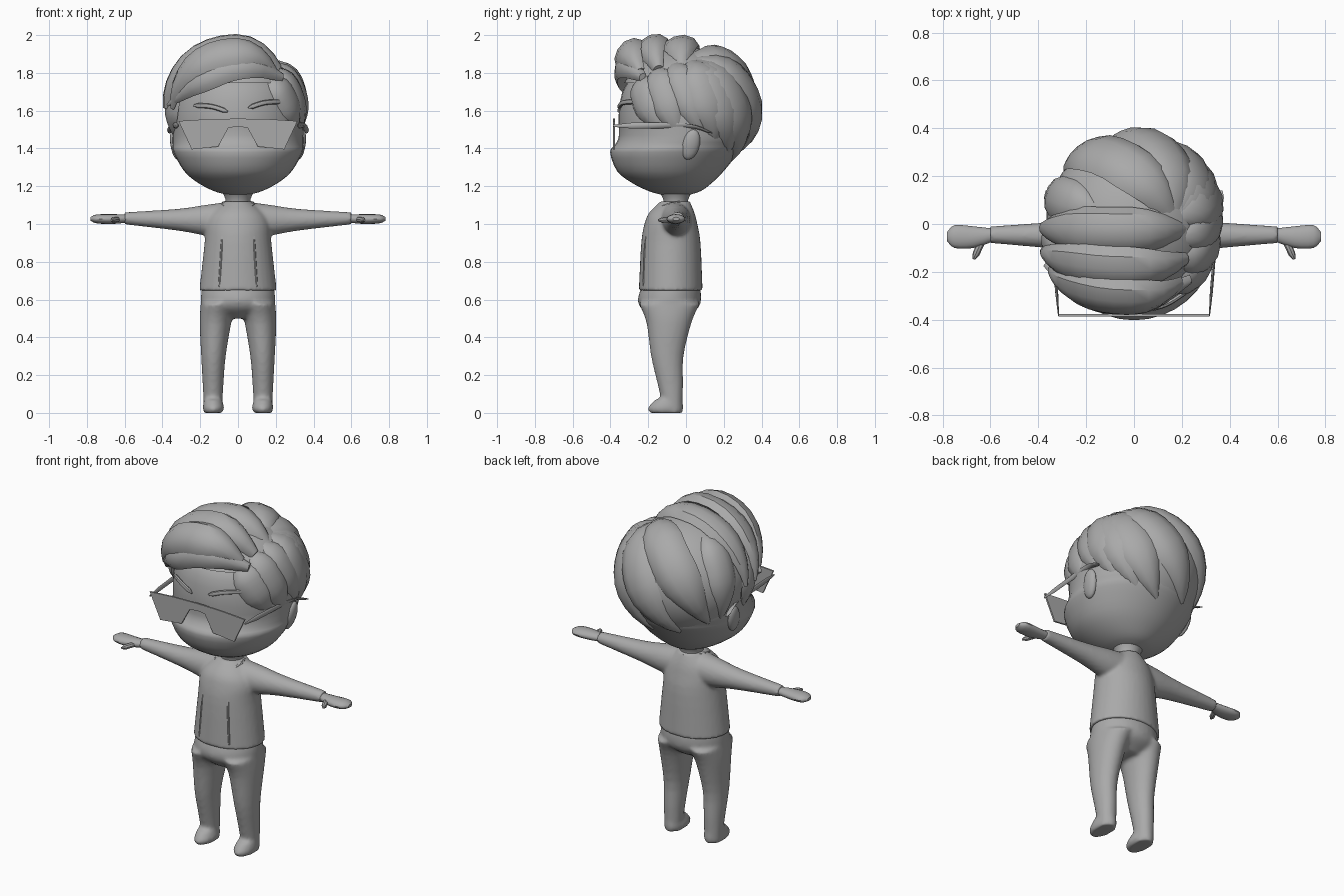
import bpy, bmesh, math
from mathutils import Vector

if "Cube" in bpy.data.objects:
    bpy.data.objects.remove(bpy.data.objects["Cube"])

grey = bpy.data.materials.new("plain_grey")
grey.diffuse_color = (0.4, 0.4, 0.4, 1)
grey.use_nodes = True
grey.node_tree.nodes["Principled BSDF"].inputs["Base Color"].default_value = grey.diffuse_color
SIDES = (("left", 1), ("right", -1))


def finish(name, bm, angle=40):
    bmesh.ops.recalc_face_normals(bm, faces=bm.faces)
    me = bpy.data.meshes.new(name)
    bm.to_mesh(me)
    bm.free()
    me.materials.append(grey)
    ob = bpy.data.objects.new(name, me)
    bpy.context.collection.objects.link(ob)
    bpy.ops.object.select_all(action='DESELECT')
    ob.select_set(True)
    bpy.context.view_layer.objects.active = ob
    bpy.ops.object.shade_smooth_by_angle(angle=math.radians(angle))
    return ob


def bridge(bm, rings):
    rings = [[bm.verts.new(p) for p in r] for r in rings]
    n = len(rings[0])
    for a, b in zip(rings, rings[1:]):
        for i in range(n):
            bm.faces.new((a[i], a[(i + 1) % n], b[(i + 1) % n], b[i]))
    bm.faces.new(rings[0])
    bm.faces.new(rings[-1])


def catmull(pts, steps):
    p = [2 * pts[0] - pts[1]] + pts + [2 * pts[-1] - pts[-2]]
    out = []
    for i in range(1, len(p) - 2):
        a, b, c, d = p[i - 1:i + 3]
        for s in range(steps):
            t = s / steps
            out.append(0.5 * (2 * b + (c - a) * t + (2 * a - 5 * b + 4 * c - d) * t * t
                              + (3 * b - a - 3 * c + d) * t ** 3))
    return out + [pts[-1]]


def oval(s, n):
    """Points round the box min_a, max_a, min_b, max_b of a section."""
    for i in range(n):
        t = 2 * math.pi * i / n
        yield ((s[1] + s[2]) / 2 + (s[2] - s[1]) / 2 * math.cos(t),
               (s[3] + s[4]) / 2 + (s[4] - s[3]) / 2 * math.sin(t))


def loft_up(bm, sections, sx=1, n=36):
    """Sections: z, min x, max x, min y, max y; or z, half width, min y, max y."""
    full = [Vector(s if len(s) == 5 else (s[0], -s[1], *s[1:])) for s in sections]
    bridge(bm, [[(sx * a, b, s[0]) for a, b in oval(s, n)] for s in catmull(full, 3)])


def loft_out(bm, sections, sx, n=28):
    """Sections: x, min y, max y, min z, max z."""
    bridge(bm, [[(sx * s[0], a, b) for a, b in oval(s, n)]
                for s in catmull([Vector(s) for s in sections], 3)])


def blend(ob, voxel, smooth):
    m = ob.modifiers.new("blend", 'REMESH')
    m.mode, m.voxel_size, m.use_smooth_shade = 'VOXEL', voxel, True
    s = ob.modifiers.new("soften", 'SMOOTH')
    s.factor, s.iterations = 0.5, smooth


def tube(name, pts, r, flat=1.0):
    bm = bmesh.new()
    path = catmull([Vector(p) for p in pts], 4)
    rings = []
    for i, p in enumerate(path):
        d = (path[min(i + 1, len(path) - 1)] - path[max(i - 1, 0)]).normalized()
        u = d.cross(Vector((0, 1, 0.01))).normalized()
        v = d.cross(u)
        k = r * (0.35 if i in (0, len(path) - 1) else 1)
        rings.append([p + k * (u * math.cos(a) + v * flat * math.sin(a))
                      for a in [j * math.pi / 4 for j in range(8)]])
    bridge(bm, rings)
    return finish(name, bm)


# trousers with shoes
bm = bmesh.new()
loft_up(bm, [(.50, .10, -.17, -.01), (.55, .185, -.235, .06), (.60, .197, -.255, .08), (.67, .19, -.235, .075)])
for side, sx in SIDES:
    loft_up(bm, [(0, .085, .18, -.115, -.02), (.15, .077, .187, -.15, -.015), (.3, .065, .195, -.185, -.013),
                 (.48, .035, .203, -.21, .03), (.58, .01, .197, -.25, .075)], sx)
    loft_up(bm, [(0, .085, .18, -.19, -.02), (.025, .073, .187, -.203, -.013), (.07, .085, .18, -.165, -.018)], sx)
blend(finish("trousers", bm), .011, 6)

# jacket: body and both sleeves
bm = bmesh.new()
loft_up(bm, [(.648, .205, -.25, .088), (.9, .177, -.237, .077), (1.0, .17, -.22, .06),
             (1.06, .14, -.195, .045), (1.12, .07, -.135, .02)])
for side, sx in SIDES:
    loft_out(bm, [(.05, -.15, .03, .92, 1.118), (.18, -.125, .022, .94, 1.1), (.32, -.105, .01, .965, 1.08),
                  (.60, -.08, -.01, .998, 1.062)], sx)
blend(finish("jacket", bm), .01, 4)

for side, sx in SIDES:
    # hand and thumb
    bm = bmesh.new()
    loft_out(bm, [(.58, -.07, -.02, 1.008, 1.05), (.67, -.10, -.01, 1.0, 1.052),
                  (.75, -.10, -.005, 1.004, 1.05), (.782, -.07, -.035, 1.018, 1.036)], sx, 16)
    finish("hand_" + side, bm)
    tube("thumb_" + side, [(sx * .63, -.06, 1.025), (sx * .67, -.147, 1.02)], .015)
    # jacket opening edge, lying on the curved chest
    tube("jacket_edge_" + side, [(sx * .10, -.224, .66), (sx * .092, -.221, .78), (sx * .085, -.214, .9),
                                 (sx * .075, -.192, 1.0), (sx * .065, -.155, 1.08)], .006)
    # collar
    tube("collar_" + side, [(sx * .01, -.178, 1.045), (sx * .06, -.135, 1.085), (sx * .078, -.06, 1.108),
                            (0, .02, 1.112)], .011)
    # ear
    bm = bmesh.new()
    bmesh.ops.create_uvsphere(bm, u_segments=16, v_segments=10, radius=1)
    for v in bm.verts:
        c = v.co
        v.co = (sx * (.332 + .026 * c.x + .012 * c.z), .025 + .048 * c.y + .014 * c.z, 1.42 + .08 * c.z)
    finish("ear_" + side, bm)
    # eyebrow following the forehead
    tube("eyebrow_" + side, [(sx * x, -.02 - .343 * math.sqrt(1 - (x / .345) ** 2), z + .01 * sx)
                             for x, z in ((.055, 1.605), (.14, 1.632), (.235, 1.638))], .013, .8)
    # temple arm of the glasses
    tube("glasses_arm_" + side, [(sx * .315, -.385, 1.52), (sx * .347, 0, 1.52), (sx * .365, .14, 1.482)], .016, .4)

# small pendant at the collar
bm = bmesh.new()
bmesh.ops.create_uvsphere(bm, u_segments=8, v_segments=6, radius=.012)
bmesh.ops.translate(bm, verts=bm.verts, vec=(0, -.185, 1.035))
finish("pendant", bm)

# neck
bm = bmesh.new()
loft_up(bm, [(1.08, .07, -.12, .015), (1.13, .066, -.12, .012), (1.2, .1, -.16, .05)])
finish("neck", bm)

# head with protruding jaw
bm = bmesh.new()
loft_up(bm, [(1.155, .06, -.13, .02), (1.175, .13, -.20, .08), (1.22, .215, -.29, .14), (1.28, .285, -.365, .20),
             (1.38, .342, -.402, .28), (1.42, .345, -.375, .30), (1.47, .347, -.355, .32), (1.6, .345, -.355, .33),
             (1.75, .29, -.31, .28), (1.88, .1, -.12, .1)])
finish("head", bm)

# sunglasses front plate
half = [(0, 1.558), (.16, 1.555), (.315, 1.545), (.245, 1.395), (.105, 1.41), (.05, 1.51), (0, 1.515)]
outline = half + [(-x, z) for x, z in reversed(half[1:-1])]
bm = bmesh.new()
bridge(bm, [[(x, y, z) for x, z in outline] for y in (-.387, -.377)])
finish("glasses_front", bm, 30)


# hair cap with the hairline cut by rule
def hairline(y):
    if y < -.2:
        return 1.76
    return 1.74 - .9 * (y + .2) if y < .05 else max(1.36, 1.51 - .6 * (y - .05))


bm = bmesh.new()
bmesh.ops.create_uvsphere(bm, u_segments=40, v_segments=28, radius=1)
for v in bm.verts:
    v.co = (-.01 + .358 * v.co.x, .365 * v.co.y, 1.6 + .335 * v.co.z)
mids = [(f, f.calc_center_median()) for f in bm.faces]
bmesh.ops.delete(bm, geom=[f for f, c in mids if c.z < hairline(c.y)], context='FACES')
finish("hair_cap", bm)

# hair locks: domed strips with a sunken root and a pointed tip
centre = Vector((-.01, 0, 1.6))
radii = Vector((.352, .365, .35))
profile = [(-1, -.3), (-.75, .45), (-.3, .9), (.25, 1), (.75, .55), (1, -.3), (0, -.8)]


def lock(name, path, w, th):
    n = len(path) - 1
    rings = []
    for i, p in enumerate(path):
        t = i / n
        d = (path[min(i + 1, n)] - path[max(i - 1, 0)]).normalized()
        u = d.cross(p - centre).normalized()
        v = u.cross(d)
        if v.dot(p - centre) < 0:
            v = -v
        k = min(1, .3 + 2.4 * t) * min(1, .1 + 2.2 * (1 - t) ** .9)
        p = p - v * .04 * max(0, 1 - 5 * t)
        rings.append([p + u * w * k * a + v * th * (.15 + .85 * k) * b for a, b in profile])
    bm = bmesh.new()
    bridge(bm, rings)
    finish(name, bm, 35)


def over_skull(start, tip, n=12):
    """Shortest way over the skull from start to tip."""
    a, b = ((Vector(p) - centre).normalized() for p in (start, tip))
    out = []
    for i in range(n + 1):
        d = a.slerp(b, i / n)
        r = math.sqrt(sum((d[j] / radii[j]) ** 2 for j in range(3)))
        out.append(centre + d / r)
    return out


# fringe bands sweeping across the forehead
for i, y0 in enumerate((-.31, -.19, -.03)):
    k = (1 - (y0 / .4) ** 4) ** .25
    path = []
    for j in range(13):
        a = math.radians(46 + 132 * j / 12)
        rx = .365 if math.cos(a) > 0 else .375
        path.append(Vector((-.01 + rx * k * math.cos(a), y0 * (.55 + .45 * math.sin(a)),
                            1.6 + .35 * k * math.sin(a))))
    lock("hair_fringe_%d" % (i + 1), path, .10, .05)

# lowest fringe lock along the forehead
low = [(.25, -.26, 1.80), (.02, -.325, 1.84), (-.2, -.305, 1.76), (-.37, -.17, 1.63)]
lock("hair_fringe_low", catmull([Vector(p) for p in low], 4), .08, .045)

# locks fanning from the crown down the back
crown = (.18, .02, 1.88)
for i, tip in enumerate([(-.28, .18, 1.43), (-.14, .26, 1.36), (.05, .27, 1.31), (.17, .24, 1.34), (.29, .17, 1.4)]):
    lock("hair_back_%d" % (i + 1), over_skull(crown, tip), .12, .045)

# locks over both temples
for i, (start, tip) in enumerate([((.18, -.28, 1.83), (.33, -.13, 1.47)), ((.2, -.18, 1.88), (.345, -.03, 1.44)),
                                  ((.2, -.08, 1.89), (.33, .1, 1.44)), ((-.3, -.14, 1.82), (-.335, -.05, 1.46)),
                                  ((-.15, .05, 1.93), (-.325, .12, 1.44))]):
    lock("hair_temple_%d" % (i + 1), over_skull(start, tip), .09, .033)
